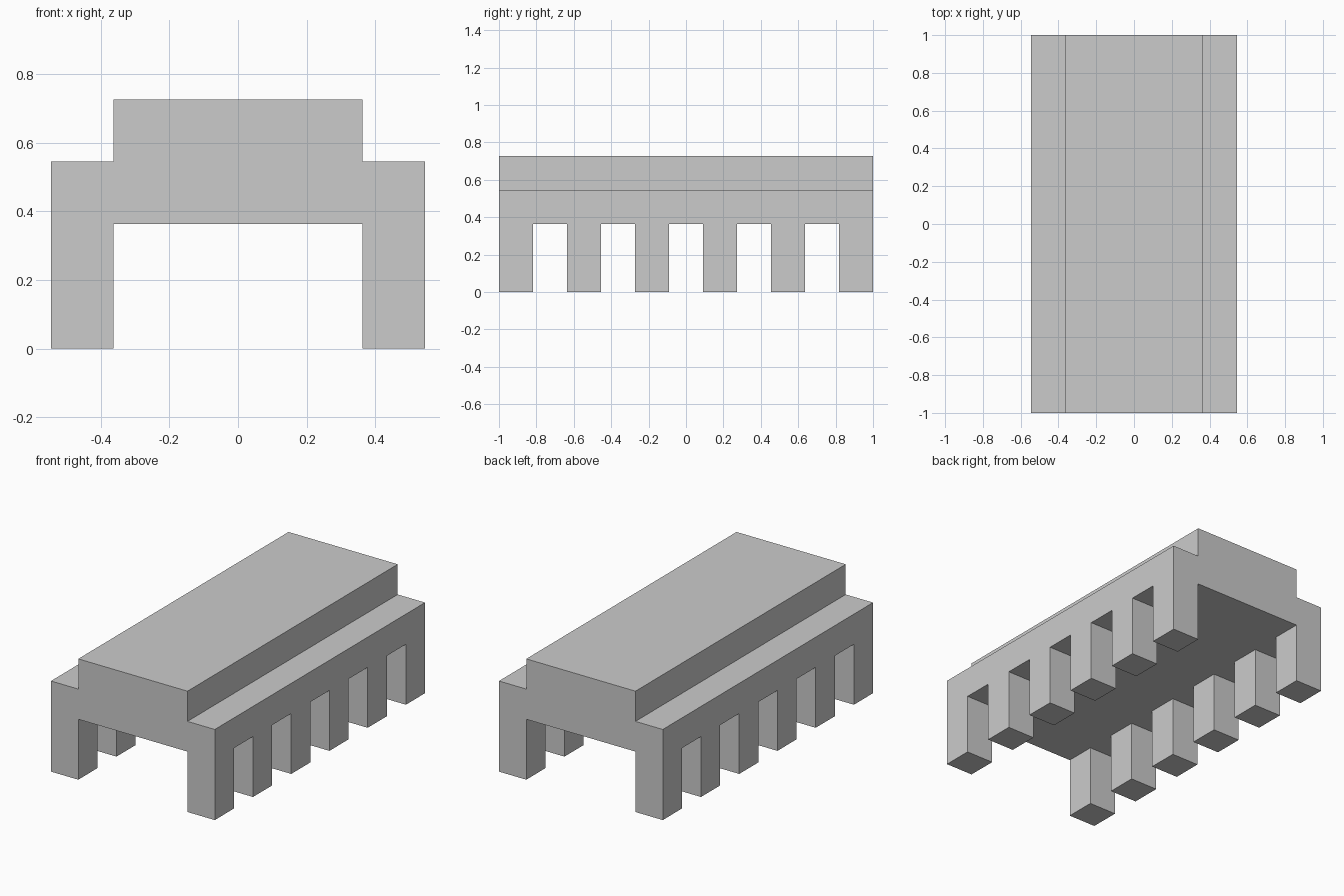
import bpy, bmesh
from mathutils import Vector

if "Cube" in bpy.data.objects:
    bpy.data.objects.remove(bpy.data.objects["Cube"])

U = 2 / 11            # one module: leg width and gap width
ROWS = 11             # alternating leg / gap along the length

bm = bmesh.new()

# Stepped slab cross-section (x, z) in modules
profile = [(-3, 2), (-2, 2), (2, 2), (3, 2), (3, 3),
           (2, 3), (2, 4), (-2, 4), (-2, 3), (-3, 3)]
n = len(profile)
rings = [[bm.verts.new((x * U, -1 + r * U, z * U)) for x, z in profile]
         for r in range(ROWS + 1)]

# Slab skin in rows; remember the underside cells that grow legs
leg_cells = []
for r in range(ROWS):
    a, b = rings[r], rings[r + 1]
    for i in range(n):
        j = (i + 1) % n
        face = bm.faces.new((a[i], b[i], b[j], a[j]))
        if i in (0, 2) and r % 2 == 0:
            leg_cells.append(face)
bm.faces.new(rings[0])
bm.faces.new(rings[-1][::-1])
bmesh.ops.recalc_face_normals(bm, faces=bm.faces)

# Two rows of six legs
feet = bmesh.ops.extrude_discrete_faces(bm, faces=leg_cells)["faces"]
foot_verts = list({v for f in feet for v in f.verts})
bmesh.ops.translate(bm, verts=foot_verts, vec=Vector((0, 0, -2 * U)))

# Merge coplanar faces into clean flat sides
bmesh.ops.remove_doubles(bm, verts=bm.verts, dist=1e-5)
bmesh.ops.dissolve_limit(bm, angle_limit=0.02, verts=bm.verts, edges=bm.edges)
bmesh.ops.recalc_face_normals(bm, faces=bm.faces)

mesh = bpy.data.meshes.new("stepped_slab_with_legs")
bm.to_mesh(mesh)
bm.free()
obj = bpy.data.objects.new("stepped_slab_with_legs", mesh)
bpy.context.collection.objects.link(obj)
